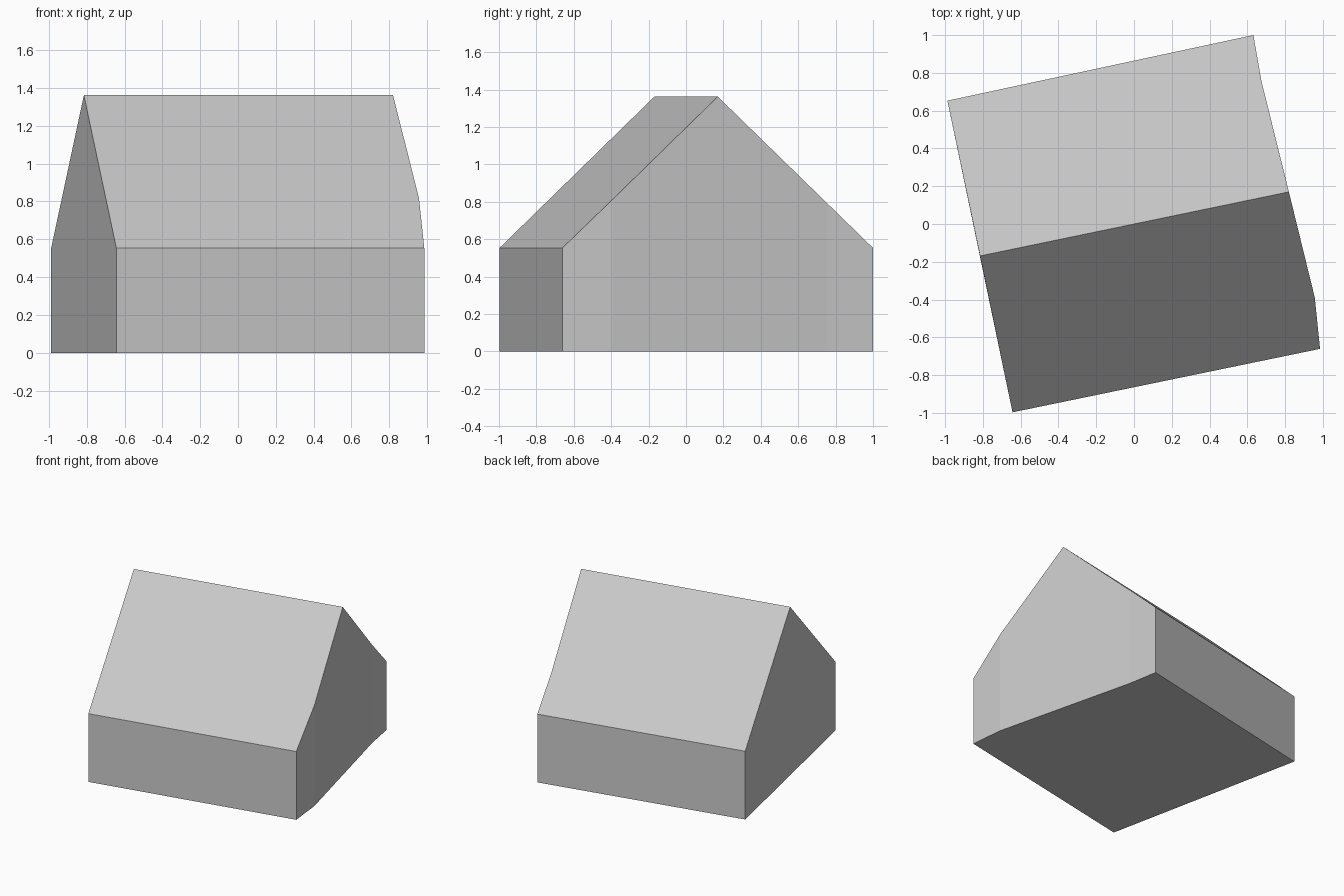
import bpy
import bmesh

cube = bpy.data.objects.get("Cube")
if cube:
    bpy.data.objects.remove(cube, do_unlink=True)

# One plain grey for the whole building
grey = bpy.data.materials.new("light_grey")
grey.use_nodes = True
colour = (0.58, 0.58, 0.58, 1.0)
grey.diffuse_color = colour
grey.node_tree.nodes["Principled BSDF"].inputs["Base Color"].default_value = colour

EAVE, RIDGE = 0.553, 1.362

# Stations from front eave over the ridge to back eave:
# left-hand gable (x, y), bent right-hand gable (x, y), fraction of roof rise
stations = [
    ((-0.643, -0.997), (0.985, -0.661), 0.0),
    ((-0.698, -0.729), (0.957, -0.389), 0.325),
    ((-0.815, -0.169), (0.82, 0.17), 1.0),
    ((-0.936, 0.411), (0.675, 0.755), 0.295),
    ((-0.988, 0.653), (0.632, 1.0), 0.0),
]

bm = bmesh.new()
rows = []
for west, east, rise in stations:
    z = EAVE + (RIDGE - EAVE) * rise
    rows.append([bm.verts.new((x, y, h)) for h in (0, z) for x, y in (west, east)])

# Floor, gable walls and roof slopes between neighbouring stations
for (wb, eb, wt, et), (wb2, eb2, wt2, et2) in zip(rows, rows[1:]):
    bm.faces.new((wb, wb2, eb2, eb))
    bm.faces.new((wt, et, et2, wt2))
    bm.faces.new((wb, wt, wt2, wb2))
    bm.faces.new((eb, eb2, et2, et))

# Long front and back walls
for wb, eb, wt, et in (rows[0], rows[-1]):
    bm.faces.new((wb, eb, et, wt))

bmesh.ops.recalc_face_normals(bm, faces=bm.faces[:])

# Merge the nearly flat strips into single clean faces
bmesh.ops.dissolve_limit(bm, angle_limit=0.035, verts=bm.verts[:], edges=bm.edges[:])

mesh = bpy.data.meshes.new("gabled_house")
bm.to_mesh(mesh)
bm.free()
mesh.materials.append(grey)
house = bpy.data.objects.new("gabled_house", mesh)
bpy.context.collection.objects.link(house)
